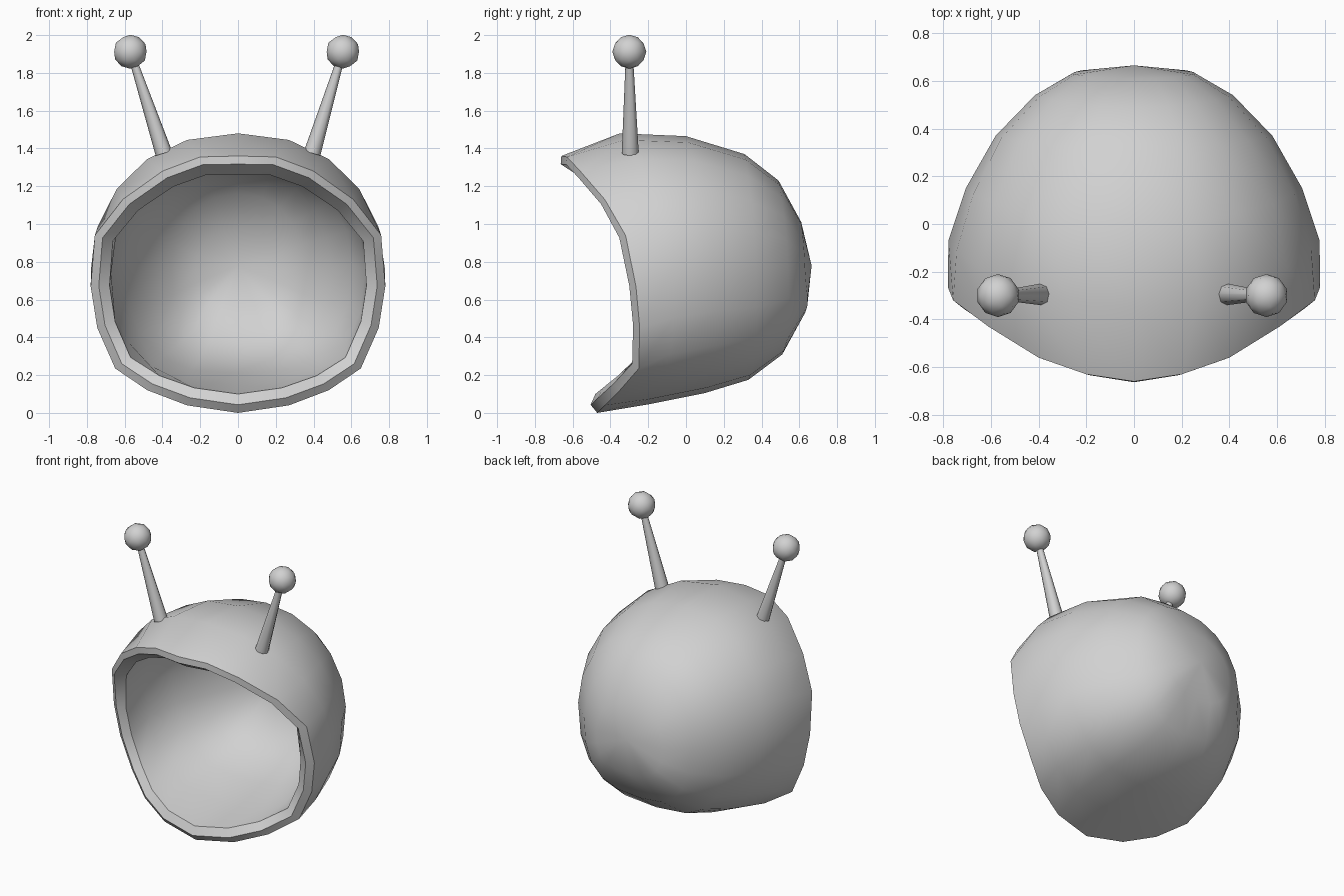
import bpy, bmesh, math
from mathutils import Vector

if "Cube" in bpy.data.objects:
    bpy.data.objects.remove(bpy.data.objects["Cube"])

grey = bpy.data.materials.new("light grey")
grey.diffuse_color = (0.64, 0.64, 0.64, 1)
grey.use_nodes = True
grey.node_tree.nodes["Principled BSDF"].inputs["Base Color"].default_value = grey.diffuse_color


def add_object(name, bm):
    bmesh.ops.recalc_face_normals(bm, faces=bm.faces)
    for f in bm.faces:
        f.smooth = True
    me = bpy.data.meshes.new(name)
    bm.to_mesh(me)
    bm.free()
    me.materials.append(grey)
    ob = bpy.data.objects.new(name, me)
    bpy.context.collection.objects.link(ob)
    return ob


# Opening edge, from top centre round one side to bottom centre (x, y, z)
HALF_RIM = [(0, -.66, 1.36), (.2, -.63, 1.355), (.4, -.56, 1.28), (.61, -.43, 1.13),
            (.758, -.32, .94), (.78, -.265, .67), (.745, -.245, .45), (.65, -.25, .235),
            (.48, -.35, .12), (.27, -.43, .04), (0, -.47, 0)]
RIM = [Vector(p) for p in HALF_RIM]
RIM += [Vector((-p.x, p.y, p.z)) for p in RIM[-2:0:-1]]
N = len(RIM)

# Shell rings: top (y, z), bottom (y, z), side (y, half width)
RINGS = [((-.35, 1.48), (-.2, .045), (-.07, .778)),
         ((0, 1.465), (.1, .105), (.15, .705)),
         ((.31, 1.37), (.33, .175), (.37, .58)),
         ((.49, 1.23), (.51, .31), (.54, .415)),
         ((.61, 1.01), (.625, .52), (.63, .26))]
POLE = Vector((0, .665, .78))
CENTRE = Vector((0, -.03, .77))
WALL = .105


def ring(top, bottom, side):
    pts = []
    for i in range(N):
        a = 2 * math.pi * i / N
        s, c = math.sin(a), math.cos(a)
        y = (top[0] + bottom[0]) / 2 + (top[0] - bottom[0]) / 2 * c
        y += (side[0] - (top[0] + bottom[0]) / 2) * s * s
        # the lower half is a little squarer and fuller
        if c < 0:
            y += .015 * (2 * s * c) ** 2
        x = math.copysign(abs(s) ** (.76 if c < 0 else .9), s) * side[1]
        cz = math.copysign(abs(c) ** (.87 if c < 0 else 1), c)
        z = (top[1] + bottom[1]) / 2 + (top[1] - bottom[1]) / 2 * cz
        pts.append(Vector((x, y, z)))
    return pts


def inset(pts, amount, dy):
    # move points towards the opening axis, and along y
    out = []
    for p in pts:
        d = Vector((p.x, 0, p.z - .7)).normalized()
        out.append(p - d * amount + Vector((0, dy, 0)))
    return out


# Helmet: outer shell, bevelled lip and inner shell in one loft
outer = [ring(*r) for r in RINGS]
lip_front = [p + Vector((0, -.035 + .035 * max(0, (p.z - .9) / .46), 0))
             for p in inset(RIM, .043, 0)]
lip_inner = [p + Vector((0, .1 * max(0, (p.z - .7) / .6), 0))
             for p in inset(RIM, .1, -.01)]
inner = [[p - (p - CENTRE).normalized() * WALL for p in r] for r in outer]
loops = outer[::-1] + [RIM, lip_front, lip_inner] + inner

bm = bmesh.new()
rows = [[bm.verts.new(p) for p in l] for l in loops]
for a, b in zip(rows, rows[1:]):
    for i in range(N):
        j = (i + 1) % N
        bm.faces.new((a[i], a[j], b[j], b[i]))
for row, tip in ((rows[0], POLE), (rows[-1], POLE - Vector((0, WALL, 0)))):
    v = bm.verts.new(tip)
    for i in range(N):
        bm.faces.new((row[i], row[(i + 1) % N], v))
# crisp edges along the lip
for row in rows[5:8]:
    for i in range(N):
        bm.edges.get((row[i], row[(i + 1) % N])).smooth = False
add_object("helmet_shell", bm)

# Antennae: tapered stalk and ball on each side
for label, sx, ball_x in (("right", 1, .555), ("left", -1, .57)):
    base = Vector((sx * .393, -.295, 1.375))
    tip = Vector((sx * ball_x, -.3, 1.912))
    axis = tip - base
    bm = bmesh.new()
    bmesh.ops.create_cone(bm, cap_ends=True, segments=8, radius1=.045,
                          radius2=.018, depth=axis.length)
    for e in bm.edges:
        if any(len(f.verts) > 4 for f in e.link_faces):
            e.smooth = False
    stalk = add_object(label + "_antenna_stalk", bm)
    stalk.location = (base + tip) / 2
    stalk.rotation_euler = axis.to_track_quat('Z', 'Y').to_euler()

    bm = bmesh.new()
    bmesh.ops.create_icosphere(bm, subdivisions=2, radius=.09)
    ball = add_object(label + "_antenna_ball", bm)
    ball.location = tip
